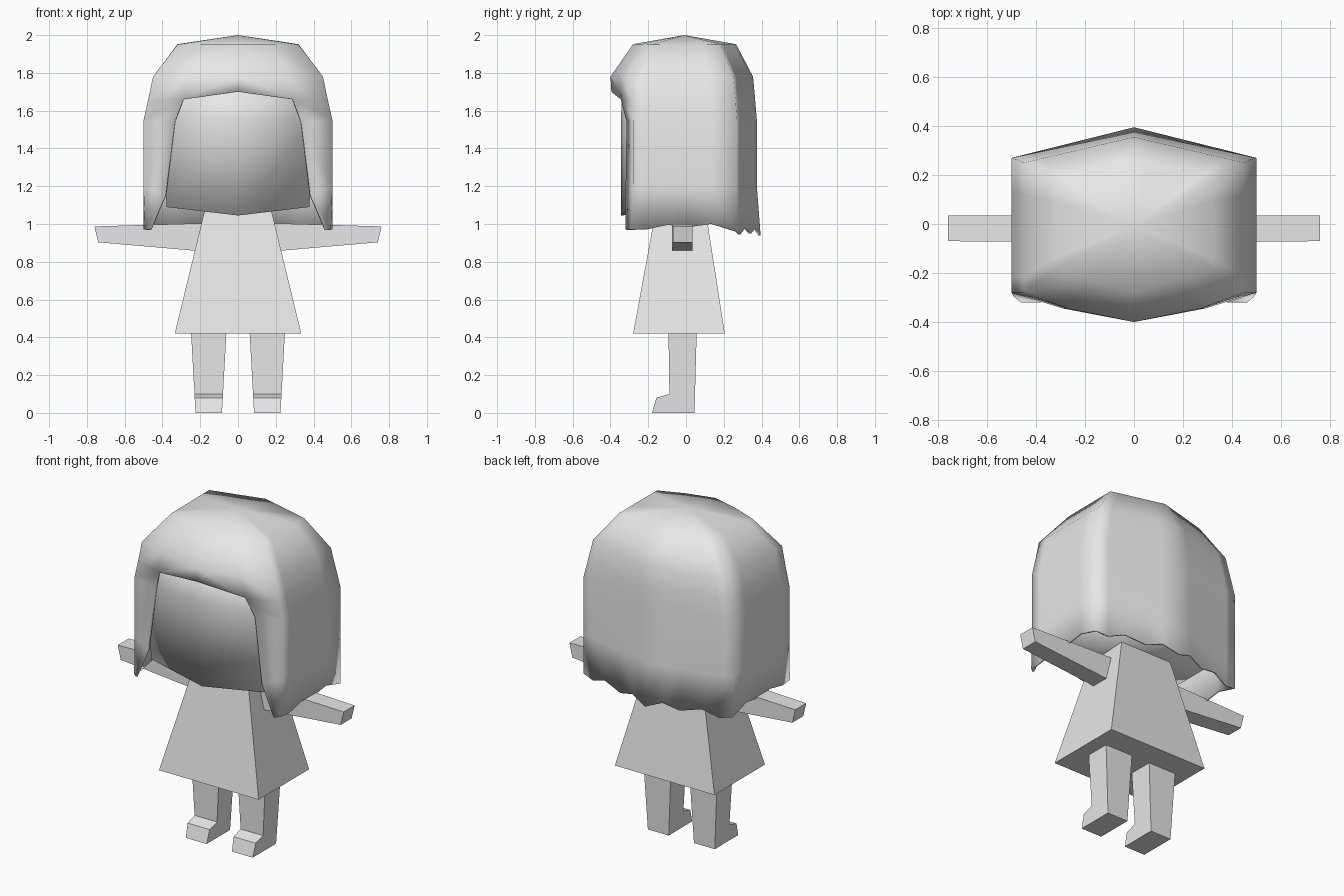
import bpy, bmesh, math
from mathutils import Vector

cube = bpy.data.objects.get("Cube")
if cube:
    bpy.data.objects.remove(cube, do_unlink=True)

GREY = (0.8, 0.8, 0.8, 1.0)
mat = bpy.data.materials.new("light grey")
mat.use_nodes = True
mat.diffuse_color = GREY
mat.node_tree.nodes["Principled BSDF"].inputs["Base Color"].default_value = GREY


def make(name, verts, faces, smooth=False, mirror=False, weld=False):
    """Build a mesh part, optionally mirrored across x = 0."""
    bm = bmesh.new()
    vs = [bm.verts.new(v) for v in verts]
    for f in faces:
        bm.faces.new([vs[i] for i in f])
    if mirror:
        geom = bm.verts[:] + bm.edges[:] + bm.faces[:]
        dup = bmesh.ops.duplicate(bm, geom=geom)["geom"]
        for v in dup:
            if isinstance(v, bmesh.types.BMVert):
                v.co.x = -v.co.x
        bmesh.ops.reverse_faces(bm, faces=[f for f in dup if isinstance(f, bmesh.types.BMFace)])
    if weld:
        bmesh.ops.remove_doubles(bm, verts=bm.verts[:], dist=0.0005)
    bmesh.ops.recalc_face_normals(bm, faces=bm.faces[:])
    for f in bm.faces:
        f.smooth = smooth
    mesh = bpy.data.meshes.new(name)
    bm.to_mesh(mesh)
    bm.free()
    mesh.materials.append(mat)
    ob = bpy.data.objects.new(name, mesh)
    bpy.context.collection.objects.link(ob)
    return ob


def loft(rings):
    """Join equal-length closed rings and cap both ends."""
    n = len(rings[0])
    verts = [p for r in rings for p in r]
    faces = [(k * n + i, k * n + (i + 1) % n, (k + 1) * n + (i + 1) % n, (k + 1) * n + i)
             for k in range(len(rings) - 1) for i in range(n)]
    faces += [tuple(range(n))[::-1], tuple(range(len(verts) - n, len(verts)))]
    return verts, faces


def rect(x0, x1, y0, y1, z):
    return [(x0, y0, z), (x1, y0, z), (x1, y1, z), (x0, y1, z)]


# Dress: tapered box
make("dress", *loft([rect(-0.335, 0.335, -0.28, 0.205, 0.42),
                     rect(-0.17, 0.17, -0.155, 0.10, 1.10)]))

# Arms: tapered bars
root = [(0.16, -0.075, 0.853), (0.16, 0.035, 0.853), (0.16, 0.035, 1.005), (0.16, -0.075, 1.005)]
tip = [(0.74, -0.07, 0.903), (0.74, 0.035, 0.903), (0.76, 0.035, 0.987), (0.76, -0.07, 0.987)]
arm = loft([root, tip])
# Legs with feet: side profile given width by height
profile = [(-0.093, 0.45), (0.057, 0.45), (0.045, 0.0), (-0.18, 0.0), (-0.157, 0.08), (-0.088, 0.10)]
leg = loft([[(0.155 + s * (0.07 + 0.055 * z), y, z) for y, z in profile] for s in (-1, 1)])
for side, s in (("left", 1), ("right", -1)):
    for part, (verts, faces) in (("arm", arm), ("leg", leg)):
        make(f"{side}_{part}", [(s * x, y, z) for x, y, z in verts], faces)

# Head: six-sided block under the hair
def head_ring(w, front, back, z_mid, z_side):
    half = [(w, -front + 0.05, z_side), (w, back - 0.08, z_side)]
    return ([(0, -front, z_mid)] + half + [(0, back, z_mid)]
            + [(-x, y, z) for x, y, z in reversed(half)])

make("head", *loft([head_ring(0.378, 0.345, 0.30, 1.045, 1.09),
                    head_ring(0.40, 0.345, 0.32, 1.55, 1.55),
                    head_ring(0.36, 0.335, 0.28, 1.75, 1.75)]), smooth=True)

# Hair: half shell of columns from crown to tips, then mirrored
columns = [
    [(0, -0.28, 1.952), (0, -0.40, 1.78), (0, -0.395, 1.70)],
    [(0.17, -0.235, 1.952), (0.27, -0.345, 1.79), (0.29, -0.345, 1.66),
     (0.335, -0.315, 1.54), (0.385, -0.32, 1.15), (0.463, -0.32, 0.97)],
    [(0.32, -0.18, 1.95), (0.45, -0.28, 1.78), (0.475, -0.28, 1.66),
     (0.5, -0.28, 1.55), (0.5, -0.28, 1.2), (0.492, -0.295, 0.97)],
]
# Corner-to-centre rows: (x, y at corner, y at centre back, z)
rows = [(0.32, 0.18, 0.265, 1.952), (0.45, 0.25, 0.355, 1.78), (0.475, 0.262, 0.366, 1.66),
        (0.5, 0.27, 0.375, 1.55), (0.5, 0.27, 0.375, 1.2)]
# Side columns with a wavy hem
for t, hem in ((0.12, 0.97), (0.33, 0.995), (0.55, 0.985), (0.75, 1.0)):
    col = [tuple(Vector(columns[2][i]).lerp((r[0], r[1], r[3]), t)) for i, r in enumerate(rows)]
    columns.append(col + [(0.5, col[-1][1], hem)])
# Back columns with a ragged hem
for t, hem in ((0, 0.96), (0.15, 0.945), (0.35, 0.98), (0.6, 0.95), (0.8, 0.98), (1, 0.94)):
    col = [(x * (1 - t), yc + (yb - yc) * t, z) for x, yc, yb, z in rows]
    columns.append(col + [(col[-1][0], col[-1][1] + 0.02 * t, hem)])

verts = [(0, -0.01, 2.0)]
starts = []
for col in columns:
    starts.append(len(verts))
    verts += col
faces = []
for k in range(len(columns) - 1):
    a, b = starts[k], starts[k + 1]
    faces.append((0, a, b))
    for i in range(min(len(columns[k]), len(columns[k + 1])) - 1):
        faces.append((a + i, a + i + 1, b + i + 1, b + i))
hair = make("hair", verts, faces, smooth=True, mirror=True, weld=True)
shell = hair.modifiers.new("thickness", 'SOLIDIFY')
shell.thickness = 0.012
shell.offset = -1
